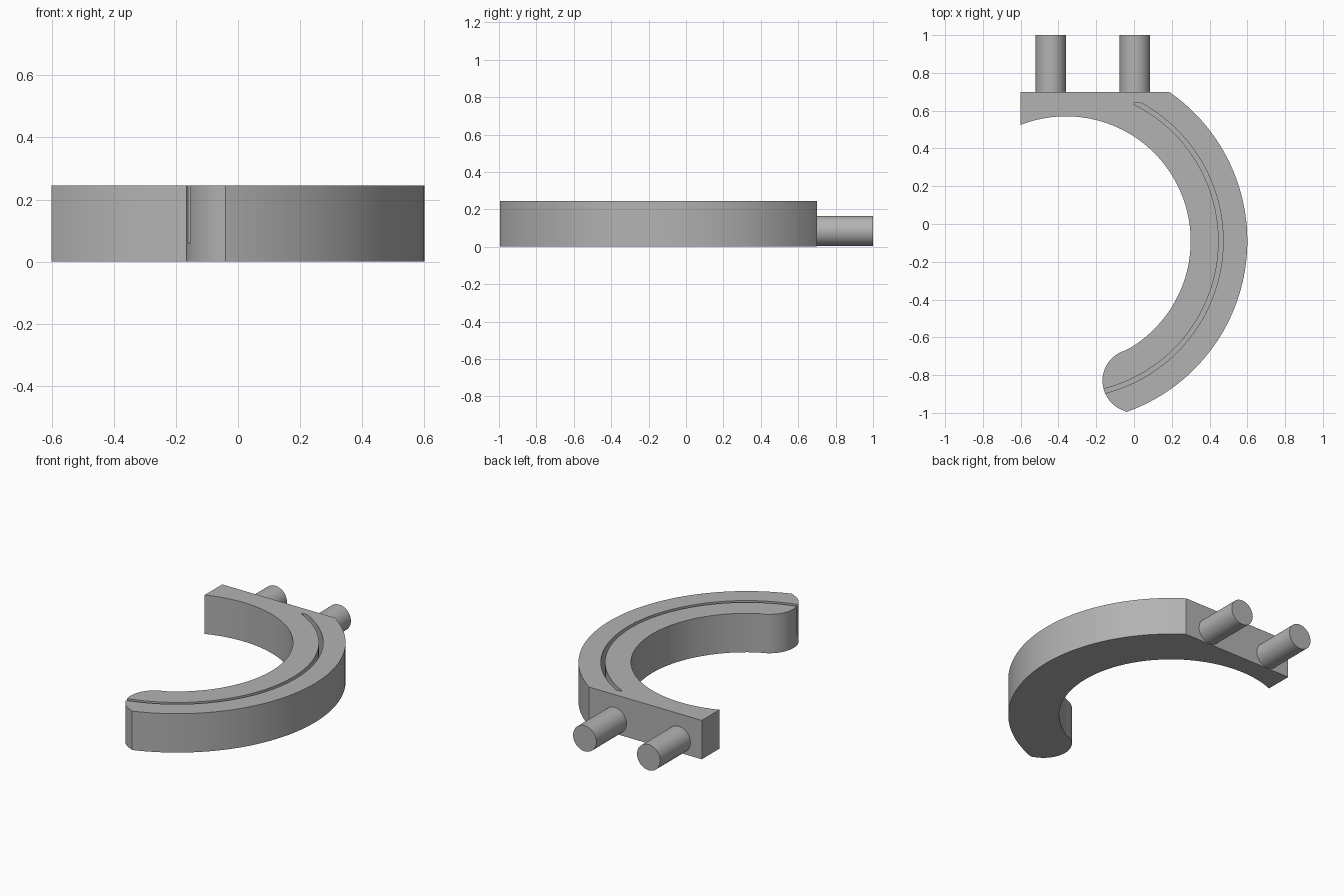
import bpy, bmesh
from math import sin, cos, radians, atan2, degrees, sqrt, pi
from mathutils import Matrix

if "Cube" in bpy.data.objects:
    bpy.data.objects.remove(bpy.data.objects["Cube"])

CX, CY = -0.36, -0.09          # shared centre of all the hook arcs
R_IN, R_OUT = 0.66, 0.96
HEIGHT, BACK, LEFT = 0.245, 0.70, -0.60

grey = bpy.data.materials.new("plain grey")
grey.use_nodes = True
grey.diffuse_color = (0.45, 0.45, 0.45, 1)
grey.node_tree.nodes["Principled BSDF"].inputs["Base Color"].default_value = grey.diffuse_color


def arc(cx, cy, r, start, end, n):
    """Points along an arc, angles in degrees."""
    angles = [radians(start + (end - start) * i / n) for i in range(n + 1)]
    return [(cx + r * cos(a), cy + r * sin(a)) for a in angles]


def angle_to(p, cx=CX, cy=CY):
    return degrees(atan2(p[1] - cy, p[0] - cx))


def finish(name, bm):
    bmesh.ops.recalc_face_normals(bm, faces=bm.faces)
    mesh = bpy.data.meshes.new(name)
    bm.to_mesh(mesh)
    bm.free()
    mesh.materials.append(grey)
    obj = bpy.data.objects.new(name, mesh)
    bpy.context.collection.objects.link(obj)
    return obj


def prism(name, outline, z0, z1):
    bm = bmesh.new()
    face = bm.faces.new([bm.verts.new((x, y, z0)) for x, y in outline])
    top = bmesh.ops.extrude_face_region(bm, geom=[face])
    verts = [v for v in top["geom"] if isinstance(v, bmesh.types.BMVert)]
    bmesh.ops.translate(bm, verts=verts, vec=(0, 0, z1 - z0))
    return finish(name, bm)


def smooth(obj):
    bpy.ops.object.select_all(action="DESELECT")
    obj.select_set(True)
    bpy.context.view_layer.objects.active = obj
    bpy.ops.object.shade_smooth_by_angle(angle=radians(25))


# Hook: outer arc, rounded tip, inner arc, flat mounting side
tip_in, tip_out = (-0.03, -0.662), (-0.04, -0.995)
back_corner = (CX + sqrt(R_OUT ** 2 - (BACK - CY) ** 2), BACK)
inner_end = (LEFT, CY + sqrt(R_IN ** 2 - (LEFT - CX) ** 2))
outline = [(LEFT, BACK)]
outline += arc(CX, CY, R_OUT, angle_to(back_corner), angle_to(tip_out), 64)
tip = (0.0, -0.83)
outline += arc(*tip, 0.167, angle_to(tip_out, *tip) + 360, angle_to(tip_in, *tip), 24)[1:-1]
outline += arc(CX, CY, R_IN, angle_to(tip_in), angle_to(inner_end), 72)
hook = prism("hook_body", outline, 0, HEIGHT)

# Narrow groove, open at the tip and at the top
groove = arc(CX, CY, 0.832, angle_to((0.035, 0.642)), -84, 72)
groove += arc(CX, CY, 0.808, -84, angle_to((-0.005, 0.634)), 72)
groove.append((0.004, 0.642))
cutter = prism("groove_cutter", groove, 0.06, HEIGHT + 0.1)
cutter.hide_render = True
cut = hook.modifiers.new("groove", "BOOLEAN")
cut.operation, cut.solver, cut.object = "DIFFERENCE", "EXACT", cutter
bpy.context.view_layer.objects.active = hook
hook.select_set(True)
bpy.ops.object.modifier_apply(modifier=cut.name)
bpy.data.objects.remove(cutter)
smooth(hook)

# Two mounting pegs on the flat side
for side, x in (("right", -0.44), ("left", 0.005)):
    bm = bmesh.new()
    place = Matrix.Translation((x, (1 + BACK - 0.02) / 2, 0.084)) @ Matrix.Rotation(pi / 2, 4, "X")
    bmesh.ops.create_cone(bm, cap_ends=True, segments=48, radius1=0.081, radius2=0.081,
                          depth=1 - BACK + 0.02, matrix=place)
    smooth(finish(side + "_peg", bm))
